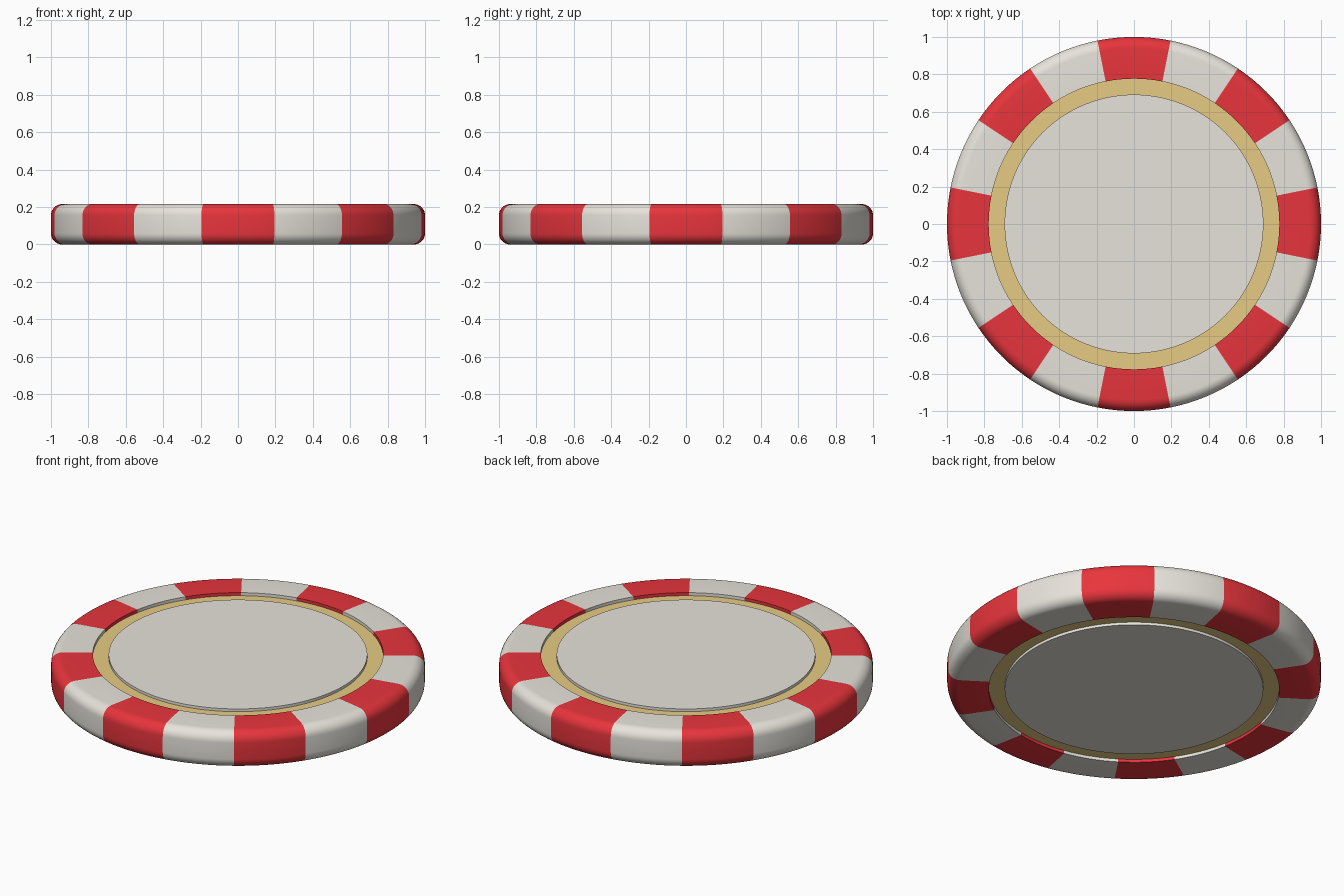
import bpy, bmesh, math

if "Cube" in bpy.data.objects:
    bpy.data.objects.remove(bpy.data.objects["Cube"])

SEG = 128            # divisions around the chip
H = 0.216            # chip thickness
R_RIM, R_DISC = 0.777, 0.692
STEP = 0.018         # depth of the ring groove on both faces
LIP = 0.002          # how far the centre disc sits below the rim


def material(name, rgb):
    m = bpy.data.materials.new(name)
    m.diffuse_color = (*rgb, 1)
    m.use_nodes = True
    m.node_tree.nodes["Principled BSDF"].inputs["Base Color"].default_value = m.diffuse_color
    return m


white = material("cream", (0.80, 0.77, 0.71))
red = material("red", (0.80, 0.035, 0.045))
gold = material("gold", (0.80, 0.60, 0.23))


def lathe(name, profile, mats, mat_of=lambda i: 0, cap=False):
    """Spin an (r, z) profile, listed from bottom to top, around z."""
    bm = bmesh.new()
    rings = []
    for i in range(SEG):
        a = math.radians(-11.25) + math.tau * i / SEG
        rings.append([bm.verts.new((r * math.cos(a), r * math.sin(a), z)) for r, z in profile])
    for i in range(SEG):
        p, q = rings[i], rings[(i + 1) % SEG]
        for j in range(len(profile) - 1):
            f = bm.faces.new((p[j], q[j], q[j + 1], p[j + 1]))
            f.material_index = mat_of(i)
    if cap:
        bm.faces.new([r[0] for r in reversed(rings)])
        bm.faces.new([r[-1] for r in rings])
    me = bpy.data.meshes.new(name)
    bm.to_mesh(me)
    bm.free()
    for m in mats:
        me.materials.append(m)
    ob = bpy.data.objects.new(name, me)
    bpy.context.collection.objects.link(ob)
    bpy.context.view_layer.objects.active = ob
    ob.select_set(True)
    bpy.ops.object.shade_smooth_by_angle(angle=math.radians(30))
    ob.select_set(False)
    return ob


# Rounded outer rim, sixteen alternating red and cream blocks
F = 0.06
lower = [(R_RIM, STEP), (R_RIM, 0)]
lower += [(1 - F + F * math.sin(t), F - F * math.cos(t))
          for t in (math.pi / 2 * k / 8 for k in range(9))]
rim = lower + [(r, H - z) for r, z in reversed(lower)]
lathe("rim", rim, [red, white], lambda i: (i // (SEG // 16)) % 2)

# Sunken gold rings on both faces
lathe("gold_ring_bottom", [(R_DISC, STEP), (R_RIM, STEP)], [gold])
lathe("gold_ring_top", [(R_RIM, H - STEP), (R_DISC, H - STEP)], [gold])

# Raised centre disc
lathe("centre_disc", [(R_DISC, LIP), (R_DISC, H - LIP)], [white], cap=True)
